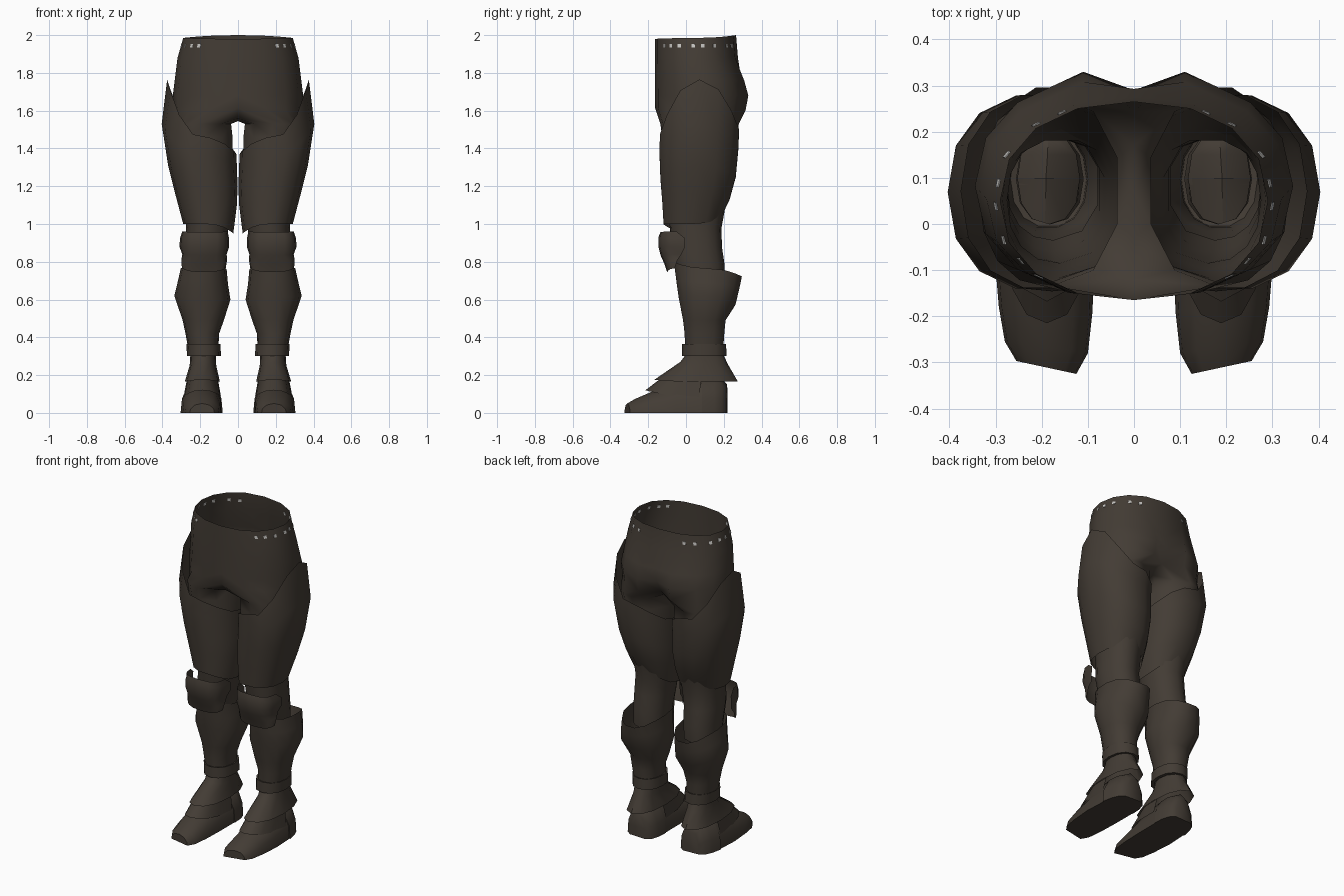
import bpy, bmesh, math
from mathutils import Vector

if "Cube" in bpy.data.objects:
    bpy.data.objects.remove(bpy.data.objects["Cube"])


def material(name, rgb):
    m = bpy.data.materials.new(name)
    m.diffuse_color = (*rgb, 1)
    m.use_nodes = True
    m.node_tree.nodes["Principled BSDF"].inputs["Base Color"].default_value = m.diffuse_color
    return m


brown = material("dark_brown_leather", (0.056, 0.045, 0.035))
steel = material("pale_stud_metal", (0.55, 0.54, 0.52))


def spow(v, p):
    return math.copysign(abs(v) ** p, v)


def ring_points(z, x0, x1, y0, y1, angles, p=0.9):
    """Rounded cross-section; z is a height or (front, back, outer, inner) heights."""
    zf, zb, zo, zi = z if isinstance(z, tuple) else (z,) * 4
    pts = []
    for a in angles:
        c, s = math.cos(a), math.sin(a)
        h = s * s * (zf if s < 0 else zb) + c * c * (zo if c > 0 else zi)
        pts.append(((x0 + x1) / 2 + (x1 - x0) / 2 * spow(c, p),
                    (y0 + y1) / 2 + (y1 - y0) / 2 * spow(s, p), h))
    return pts


def bridge(bm, a, b, closed=True):
    for i in range(len(a) if closed else len(a) - 1):
        j = (i + 1) % len(a)
        bm.faces.new((a[i], a[j], b[j], b[i]))


def finish(name, bm, angle=45, mat=brown):
    bmesh.ops.recalc_face_normals(bm, faces=bm.faces)
    me = bpy.data.meshes.new(name)
    bm.to_mesh(me)
    bm.free()
    me.materials.append(mat)
    ob = bpy.data.objects.new(name, me)
    bpy.context.collection.objects.link(ob)
    bpy.ops.object.select_all(action='DESELECT')
    ob.select_set(True)
    bpy.context.view_layer.objects.active = ob
    bpy.ops.object.shade_smooth_by_angle(angle=math.radians(angle))
    m = ob.modifiers.new("mirror", 'MIRROR')
    m.use_clip = True
    return ob


def loft(name, rows, closed=True, caps=False, angle=45):
    bm = bmesh.new()
    vs = [[bm.verts.new(p) for p in r] for r in rows]
    for a, b in zip(vs, vs[1:]):
        bridge(bm, a, b, closed)
    if caps:
        bm.faces.new(vs[0])
        bm.faces.new(vs[-1])
    return finish(name, bm, angle)


def sleeve(name, rings, n=14, p=0.9):
    angles = [2 * math.pi * i / n for i in range(n)]
    return loft(name, [ring_points(*r, angles, p) for r in rings])


def front_guard(name, rings, n=8, p=0.85):
    """Half shell over the front; the last ring value is where its sides end."""
    angles = [-math.pi + math.pi * i / n for i in range(n + 1)]
    return loft(name, [ring_points(z, x0, x1, y0, 2 * c - y0, angles, p)
                       for z, x0, x1, y0, c in rings], closed=False)


# Trousers: open waist, half rings to the crotch, then closed leg rings
bm = bmesh.new()
M = 9
outer = [-math.pi / 2 + math.pi * i / (M - 1) for i in range(M)]
inner = [math.radians(d) for d in (126, 162, 198, 234)]
prev, waist = None, []
for z, rx, yf, yb, cleft in [((1.98, 2.0, 1.985, 1.985), .29, -.165, .265, 0),
                             (1.88, .32, -.165, .275, 0),
                             (1.76, .335, -.165, .308, .015),
                             (1.68, .345, -.165, .33, .04),
                             ((1.615, 1.6, 1.6, 1.6), .342, -.164, .315, .07)]:
    pts = ring_points(z, -rx, rx, yf, yb, outer, 0.9)
    pts[0] = (0, pts[0][1], pts[0][2])
    pts[-1] = (0, yb - cleft, pts[-1][2])
    if cleft:  # fuller buttocks either side of the cleft
        pts[-2] = (.11, yb, pts[-2][2])
    waist.append([Vector(p) for p in pts])
    row = [bm.verts.new(p) for p in pts]
    if prev:
        bridge(bm, prev, row, False)
    prev = row
prev += [bm.verts.new(p) for p in [(0, .17, 1.56), (0, .07, 1.545),
                                   (0, -.03, 1.545), (0, -.12, 1.56)]]
for r in [(1.53, .03, .337, -.136, .28), (1.46, .022, .333, -.125, .268),
          (1.3, .02, .325, -.12, .25),
          (1.1, .03, .285, -.1, .21), (.98, .045, .275, -.085, .188),
          (.88, .06, .28, -.08, .19), (.78, .07, .275, -.06, .205),
          (.68, .075, .275, -.035, .2)]:
    row = [bm.verts.new(p) for p in ring_points(*r, outer + inner)]
    bridge(bm, prev, row)
    prev = row
finish("trousers", bm, 60)

# Small pale studs set through the waistband wall
bm = bmesh.new()
for seg, t in [(1, .85), (2, .4), (3, .05), (3, .85), (4, .4), (5, .1), (6, .1), (6, .7)]:
    a = waist[0][seg].lerp(waist[0][seg + 1], t)
    b = waist[1][seg].lerp(waist[1][seg + 1], t)
    along = (waist[1][seg + 1] - waist[1][seg]).normalized()
    down = (b - a).normalized()
    out = along.cross(-down).normalized() * .002
    mid = a.lerp(b, (a.z - 1.943) / (a.z - b.z))
    u, v = along * .009, down * .009
    rows = [[bm.verts.new(mid + o + p) for p in (u + v, v - u, -u - v, u - v)]
            for o in (out, -out)]
    bridge(bm, *rows)
    for r in rows:
        bm.faces.new(r)
finish("waist_studs", bm, 30, steel)

# Thigh plates: high on the outside, low on the inside
sleeve("thigh_plate", [
    ((1.46, 1.49, 1.765, 1.37), .008, .375, -.143, .285),
    ((1.37, 1.41, 1.53, 1.3), .006, .404, -.145, .283),
    ((1.24, 1.25, 1.31, 1.2), .002, .37, -.14, .268),
    ((1.12, 1.13, 1.17, 1.1), .006, .335, -.13, .235),
    ((1.0, 1.03, 1.0, .95), .025, .29, -.122, .185)])

# Calf plates: flared at the back of the knee
sleeve("calf_plate", [
    ((.80, .72, .765, .76), .06, .303, -.068, .3),
    ((.70, .66, .69, .68), .053, .32, -.055, .287),
    ((.61, .57, .62, .60), .04, .337, -.042, .265),
    (.49, .075, .293, -.018, .212),
    (.42, .1, .278, -.01, .205),
    (.32, .105, .26, -.005, .198)])

# Knee guards
front_guard("knee_guard", [
    ((.958, .96, .96, .96), .055, .295, -.135, -.05),
    ((.93, .93, .925, .925), .048, .307, -.146, -.005),
    ((.88, .88, .88, .88), .047, .31, -.146, -.005),
    ((.835, .83, .84, .84), .06, .295, -.135, -.025),
    ((.79, .79, .81, .81), .058, .3, -.115, -.045),
    ((.745, .74, .765, .765), .065, .297, -.1, -.06)], p=0.65)

# Ankle bands with a visible rim
sleeve("ankle_band", [
    (.36, .11, .255, .0, .195), (.365, .093, .273, -.02, .212),
    (.30, .09, .27, -.022, .215), (.30, .11, .255, .0, .195)], 12)

# Flared ankle plates
sleeve("ankle_plate", [
    (.31, .118, .252, .0, .198),
    ((.27, .26, .25, .25), .115, .256, -.03, .22),
    ((.175, .165, .165, .165), .096, .282, -.168, .275)], 12)

# Instep plates
front_guard("instep_plate", [
    ((.20, .2, .17, .17), .105, .272, -.11, .08),
    ((.12, .12, .085, .085), .09, .288, -.215, .07)])


def shoe_part(name, sections):
    """Arched cross-sections from front to back: y inner, y outer, x0, x1, height."""
    arch = [(0, 0), (.03, .42), (.2, .83), (.5, 1), (.8, .83), (.97, .42), (1, 0)]
    loft(name, [[(x0 + (x1 - x0) * t, yi + (yo - yi) * t, h * k) for t, k in arch]
                for yi, yo, x0, x1, h in sections], caps=True)


# Shoes with the outer toe corner cut back
shoe_part("shoe", [
    (-.325, -.297, .125, .255, .05), (-.28, -.255, .1, .28, .075),
    (-.19, -.18, .09, .293, .11), (-.05, -.05, .085, .304, .16),
    (.1, .1, .085, .296, .19)])

# Heel counters
shoe_part("heel_counter", [
    (.085, .085, .081, .303, .185), (.15, .15, .085, .29, .19),
    (.195, .19, .1, .272, .18), (.22, .215, .13, .24, .15)])
